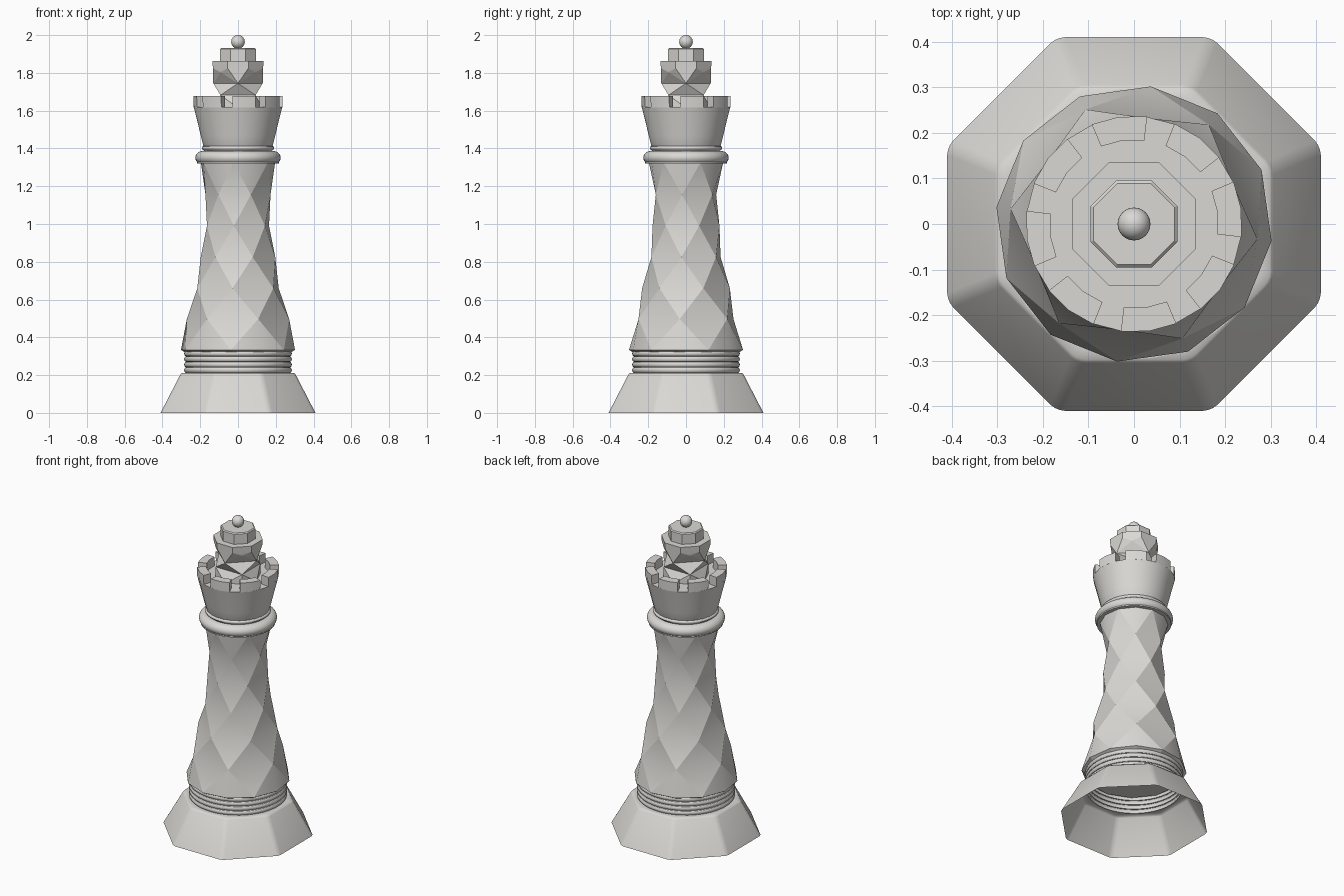
import bpy, bmesh, math

if "Cube" in bpy.data.objects:
    bpy.data.objects.remove(bpy.data.objects["Cube"])

stone = bpy.data.materials.new("warm_light_grey")
stone.diffuse_color = (0.70, 0.69, 0.66, 1)
stone.use_nodes = True
stone.node_tree.nodes["Principled BSDF"].inputs["Base Color"].default_value = stone.diffuse_color


def finish(name, bm, angle=30, keep_sharp=False):
    """Turn a bmesh into a shaded object."""
    bmesh.ops.recalc_face_normals(bm, faces=bm.faces[:])
    for f in bm.faces:
        f.smooth = True
    me = bpy.data.meshes.new(name)
    bm.to_mesh(me)
    bm.free()
    me.materials.append(stone)
    ob = bpy.data.objects.new(name, me)
    bpy.context.collection.objects.link(ob)
    if not keep_sharp:
        bpy.ops.object.select_all(action='DESELECT')
        ob.select_set(True)
        bpy.context.view_layer.objects.active = ob
        bpy.ops.object.shade_smooth_by_angle(angle=math.radians(angle))
    return ob


def ring(bm, n, r, z, phase):
    return [bm.verts.new((r * math.cos(math.radians(phase + 360 * i / n)),
                          r * math.sin(math.radians(phase + 360 * i / n)), z)) for i in range(n)]


def bridge(bm, a, b):
    n = len(a)
    for i in range(n):
        bm.faces.new((a[i], a[(i + 1) % n], b[(i + 1) % n], b[i]))


def lathe(name, profile, n=48, phase=0, cap_top=False, cap_bottom=False, angle=30):
    bm = bmesh.new()
    rings = [ring(bm, n, r, z, phase) for r, z in profile]
    for a, b in zip(rings, rings[1:]):
        bridge(bm, a, b)
    if cap_bottom:
        bm.faces.new(rings[0][::-1])
    if cap_top:
        bm.faces.new(rings[-1])
    return finish(name, bm, angle)


def stagger(bm, a, b):
    """Triangles from ring a to ring b, where b is turned half a step onward."""
    n = len(a)
    for i in range(n):
        j = (i + 1) % n
        bm.faces.new((a[i], a[j], b[i]))
        bm.faces.new((a[j], b[j], b[i]))


def fan(bm, a, d):
    """Join ring a to ring d with twice the sides, d[2i] being in line with a[i]."""
    n = len(a)
    for i in range(n):
        j = (i + 1) % n
        bm.faces.new((a[i], a[j], d[2 * i + 1]))
        bm.faces.new((a[i], d[2 * i + 1], d[2 * i]))
        bm.faces.new((a[j], d[(2 * i + 2) % (2 * n)], d[2 * i + 1]))


# Octagonal hollow foot with softened corners
K = 1 / math.cos(math.pi / 8)
bm = bmesh.new()
low = ring(bm, 8, 0.41 * K, 0, 22.5)
high = ring(bm, 8, 0.305 * K, 0.203, 22.5)
bridge(bm, low, high)
corners = [e for e in bm.edges if abs(e.verts[0].co.z - e.verts[1].co.z) > 0.1]
bmesh.ops.bevel(bm, geom=corners, offset=0.018, segments=3, profile=0.5, affect='EDGES')
top_edges = [e for e in bm.edges if all(v.co.z > 0.2 for v in e.verts)]
for scale, dz in ((0.975, 0.008), (0.92, 0.001)):
    new = bmesh.ops.extrude_edge_only(bm, edges=top_edges)["geom"]
    for v in (g for g in new if isinstance(g, bmesh.types.BMVert)):
        v.co.x *= scale
        v.co.y *= scale
        v.co.z += dz
    top_edges = [g for g in new if isinstance(g, bmesh.types.BMEdge)]
finish("foot", bm, 50)

# Stacked rounded collars above the foot
profile = [(0.297, 0.2115)]
for k in range(4):
    zc = 0.227 + 0.029 * k
    for s in range(7):
        t = math.radians(-90 + 30 * s)
        profile.append((0.274 + 0.011 * math.cos(t), zc + 0.0143 * math.sin(t)))
lathe("lower_collars", profile)

# Shaft: staggered six-sided rings forming folded diamonds
bm = bmesh.new()
levels = [(0.28, 0.497), (0.24, 0.66), (0.204, 0.825), (0.183, 0.99), (0.178, 1.155)]
rings = [ring(bm, 6, r, z, 53 + 30 * i) for i, (r, z) in enumerate(levels)]
for a, b in zip(rings, rings[1:]):
    stagger(bm, a, b)
rim = ring(bm, 12, 0.312, 0.333, 53)
under = ring(bm, 12, 0.285, 0.318, 53)
crest = ring(bm, 12, 0.203, 1.325, 53 + 120)
fan(bm, rings[0], rim)
fan(bm, rings[-1], crest)
bridge(bm, under, rim)
bm.faces.new(under)
bm.faces.new(crest)
folds = []
for e in bm.edges:
    z0, z1 = (v.co.z for v in e.verts)
    vertical = (e.verts[0].co.xy - e.verts[1].co.xy).length < 0.04
    fold = abs(z0 - z1) < 0.001 and 0.4 < z0 < 1.3
    e.smooth = fold or (vertical and abs(z0 - z1) > 0.1)
    if fold:
        folds.append(e)
# Hollow each diamond slightly at its centre
old = set(bm.verts)
bmesh.ops.subdivide_edges(bm, edges=folds, cuts=1)
for v in bm.verts:
    if v not in old:
        v.co.x *= 0.975
        v.co.y *= 0.975
finish("shaft", bm, keep_sharp=True)

# Bulging collar and thin ring beneath the crown
profile = [(0.19, 1.32), (0.216, 1.32), (0.216, 1.328)]
for s in range(-3, 7):
    t = math.radians(15 * s)
    profile.append((0.184 + 0.042 * math.cos(t), 1.351 + 0.036 * math.sin(t)))
lathe("neck_collar", profile, cap_top=True, cap_bottom=True)
lathe("neck_ring", [(0.178, 1.38), (0.183, 1.392), (0.19, 1.396), (0.192, 1.402), (0.19, 1.409), (0.18, 1.414)],
      cap_top=True, cap_bottom=True, angle=60)

# Crown cup
lathe("crown", [(0.18, 1.405), (0.186, 1.418), (0.198, 1.465), (0.216, 1.54), (0.2365, 1.62)],
      n=24, phase=8, cap_top=True, cap_bottom=True)

# Eight battlements around the crown
bm = bmesh.new()
for k in range(8):
    cols = []
    for s in (-15, 0, 15):
        t = math.radians(8 + 45 * k + s)
        cols.append([bm.verts.new((r * math.cos(t), r * math.sin(t), z))
                     for r, z in ((0.185, 1.618), (0.2363, 1.618), (0.2375, 1.678), (0.185, 1.678))])
    for a, b in zip(cols, cols[1:]):
        bridge(bm, a, b)
    bm.faces.new(cols[0])
    bm.faces.new(cols[-1][::-1])
finish("battlements", bm)

# Faceted head: octagon rim over folded four-sided rings
bm = bmesh.new()
top = ring(bm, 8, 0.135 * K, 1.862, 22.5)
lip = ring(bm, 8, 0.133 * K, 1.825, 22.5)
apex = ring(bm, 4, 0.130, 1.803, 45)
waist = ring(bm, 4, 0.131, 1.745, 0)
hip = ring(bm, 4, 0.131, 1.682, 45)
seat = ring(bm, 8, 0.132, 1.615, 45)
bm.faces.new(top)
bridge(bm, lip, top)
for i in range(4):
    j = (i + 1) % 4
    v0, v1, v2 = lip[2 * i], lip[2 * i + 1], lip[(2 * i + 2) % 8]
    bm.faces.new((apex[i], v1, v0))
    bm.faces.new((apex[i], v0, waist[i]))
    bm.faces.new((apex[i], waist[j], v1))
    bm.faces.new((waist[j], v2, v1))
    bm.faces.new((apex[i], waist[i], waist[j]))
stagger(bm, waist, hip)
fan(bm, hip, seat)
bm.faces.new(seat)
finish("head", bm, 5)

# Octagonal cap with a small bevel
lathe("cap", [(0.095 * K, 1.86), (0.095 * K, 1.926), (0.089 * K, 1.932)],
      n=8, phase=22.5, cap_top=True, cap_bottom=True)

# Ball finial
bm = bmesh.new()
bmesh.ops.create_uvsphere(bm, u_segments=32, v_segments=16, radius=0.036)
bmesh.ops.translate(bm, verts=bm.verts[:], vec=(0, 0, 1.964))
finish("finial", bm)
